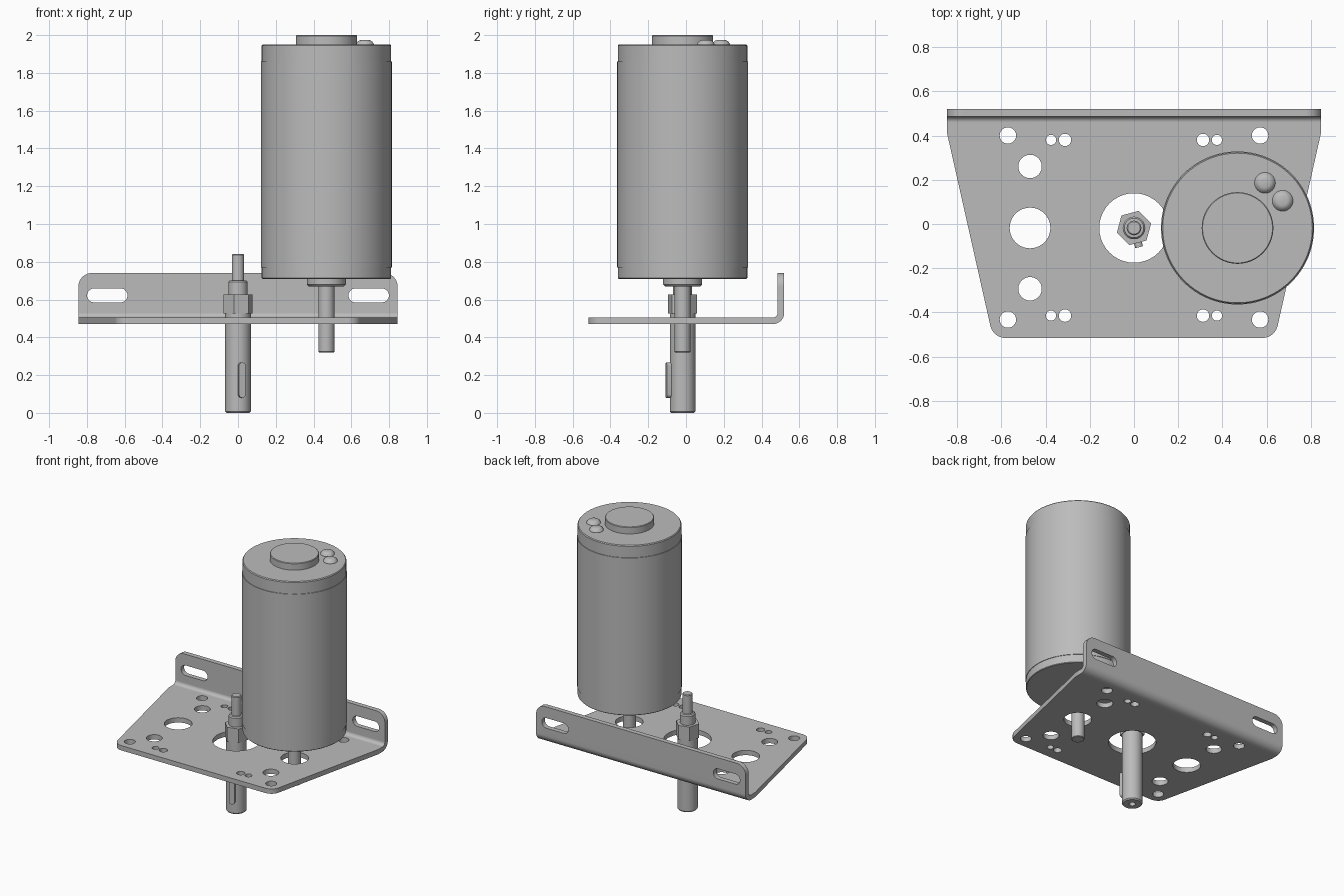
import bpy, bmesh
from math import pi, sin, cos, tan, radians
from mathutils import Vector, Matrix

cube = bpy.data.objects.get("Cube")
if cube:
    bpy.data.objects.remove(cube, do_unlink=True)

grey = bpy.data.materials.new("plain grey metal")
grey.use_nodes = True
COLOUR = (0.5, 0.5, 0.5, 1)
grey.diffuse_color = COLOUR
for node in grey.node_tree.nodes:
    if node.type == 'BSDF_PRINCIPLED':
        node.inputs["Base Color"].default_value = COLOUR


def make_object(name, bm):
    """Turn a bmesh into a smooth object with sharp edges kept."""
    bmesh.ops.recalc_face_normals(bm, faces=bm.faces[:])
    mesh = bpy.data.meshes.new(name)
    bm.to_mesh(mesh)
    bm.free()
    mesh.materials.append(grey)
    mesh.shade_smooth()
    mesh.set_sharp_from_angle(angle=radians(30))
    obj = bpy.data.objects.new(name, mesh)
    bpy.context.scene.collection.objects.link(obj)
    return obj


def weight_normals(obj):
    obj.modifiers.new("weighted normals", 'WEIGHTED_NORMAL').keep_sharp = True


def lathe(name, profile, x, y, sides=64, turn=0.0):
    """Revolve (radius, height) points about a vertical axis."""
    bm = bmesh.new()
    verts = [bm.verts.new((r, 0, z)) for r, z in profile]
    edges = [bm.edges.new(pair) for pair in zip(verts, verts[1:])]
    bmesh.ops.spin(bm, geom=verts + edges, cent=(0, 0, 0), axis=(0, 0, 1),
                   angle=2 * pi, steps=sides)
    bmesh.ops.remove_doubles(bm, verts=bm.verts[:], dist=1e-5)
    bm.transform(Matrix.Translation((x, y, 0)) @ Matrix.Rotation(turn, 4, 'Z'))
    return make_object(name, bm)


def stadium(x, y, r, half=0.0, upright=False, steps=20):
    """Circle, or a round-ended slot when half is above zero."""
    points = []
    for side in (0, 1):
        for i in range(steps + 1):
            a = -pi / 2 + side * pi + i * pi / steps
            px, py = r * cos(a) + (half, -half)[side], r * sin(a)
            points.append((x - py, y + px) if upright else (x + px, y + py))
            if not half and i == steps - 1:
                break
    return points


def rounded(corners, steps=8):
    """Polygon from (x, y, fillet radius) corners."""
    points = []
    for i, (x, y, r) in enumerate(corners):
        p = Vector((x, y))
        if not r:
            points.append(p)
            continue
        a = (Vector(corners[i - 1][:2]) - p).normalized()
        b = (Vector(corners[(i + 1) % len(corners)][:2]) - p).normalized()
        half = a.angle(b) / 2
        centre = p + (a + b).normalized() * r / sin(half)
        start, end = (p + v * r / tan(half) - centre for v in (a, b))
        points += [centre + start.lerp(end, k / steps).normalized() * r
                   for k in range(steps + 1)]
    return points


def sheet(outlines, thickness):
    """Flat sheet with holes, as a bmesh centred on z = 0."""
    curve = bpy.data.curves.new("outline", 'CURVE')
    curve.dimensions, curve.fill_mode = '2D', 'BOTH'
    curve.extrude = thickness / 2
    for outline in outlines:
        spline = curve.splines.new('POLY')
        spline.points.add(len(outline) - 1)
        for point, (x, y) in zip(spline.points, outline):
            point.co = (x, y, 0, 1)
        spline.use_cyclic_u = True
    helper = bpy.data.objects.new("outline", curve)
    bpy.context.scene.collection.objects.link(helper)
    mesh = bpy.data.meshes.new_from_object(
        helper.evaluated_get(bpy.context.evaluated_depsgraph_get()))
    bm = bmesh.new()
    bm.from_mesh(mesh)
    bmesh.ops.remove_doubles(bm, verts=bm.verts[:], dist=1e-5)
    bpy.data.objects.remove(helper)
    bpy.data.curves.remove(curve)
    bpy.data.meshes.remove(mesh)
    return bm


AXIS_Y = -0.018

# Mounting bracket: flat pattern with holes, then folded up at the back
THICK, BASE, OUTER, FOLD = 0.035, 0.47, 0.06, 0.46
ARC = OUTER * pi / 2
flange_start = BASE + OUTER
top = FOLD + ARC + 0.74 - flange_start
slot_v = FOLD + ARC + 0.622 - flange_start
right_half = [(0.637, -0.515, 0.07), (0.845, 0.41, 0), (0.845, top, 0.07)]
outlines = [rounded(right_half + [(-x, y, r) for x, y, r in reversed(right_half)]),
            stadium(0, AXIS_Y, 0.157)]
for s in (-1, 1):
    outlines += [stadium(s * x, y, r) for x, y, r in (
        (0.57, 0.4, 0.037), (0.57, -0.432, 0.037),
        (0.47, 0.26, 0.053), (0.47, -0.293, 0.053), (0.47, AXIS_Y, 0.092),
        (0.375, 0.38, 0.023), (0.312, 0.38, 0.028),
        (0.375, -0.414, 0.023), (0.312, -0.414, 0.028))]
    outlines.append(stadium(s * 0.692, slot_v, 0.037, 0.07))
bm = sheet(outlines, THICK)
BENDS = 8
for i in range(BENDS + 1):
    bmesh.ops.bisect_plane(bm, geom=bm.verts[:] + bm.edges[:] + bm.faces[:],
                           plane_co=(0, FOLD + ARC * i / BENDS, 0),
                           plane_no=(0, 1, 0))
for v in bm.verts:
    along, h = v.co.y, v.co.z + THICK / 2
    if along <= FOLD:
        v.co.z = BASE + h
    else:
        angle = min((along - FOLD) / OUTER, pi / 2)
        r = OUTER - h
        v.co.y = FOLD + r * sin(angle)
        v.co.z = flange_start - r * cos(angle) + max(0, along - FOLD - ARC)
weight_normals(make_object("mounting_bracket", bm))

# Motor: can, end cap, front boss and drive shaft
MOTOR_X = 0.468
motor = [
    ("motor_can", [(0, 0.71), (0.339, 0.71), (0.343, 0.714), (0.343, 0.77),
                   (0.346, 0.771), (0.346, 1.86), (0.343, 1.861),
                   (0.343, 1.944), (0.338, 1.95), (0, 1.95)], 96),
    ("motor_end_cap", [(0, 1.94), (0.162, 1.94), (0.162, 1.996),
                       (0.158, 2.0), (0, 2.0)], 64),
    ("motor_boss", [(0, 0.67), (0.094, 0.67), (0.104, 0.68),
                    (0.104, 0.715), (0, 0.715)], 64),
    ("motor_shaft", [(0, 0.32), (0.039, 0.32), (0.043, 0.324),
                     (0.043, 0.7), (0, 0.7)], 32),
]
for name, profile, sides in motor:
    weight_normals(lathe(name, profile, MOTOR_X, AXIS_Y, sides))

# Domed terminals on the motor end
for name, x, y in (("rear_terminal", 0.592, 0.186), ("front_terminal", 0.672, 0.105)):
    lathe(name, [(0, 1.94), (0.047, 1.94), (0.047, 1.953), (0.04, 1.964),
                 (0.031, 1.971), (0.022, 1.974), (0, 1.974)], x, y, 32)

# Output shaft: stepped, with a centre hole at the bottom
shaft = lathe("output_shaft", [
    (0, 0.03), (0.02, 0.03), (0.022, 0), (0.061, 0), (0.068, 0.008),
    (0.068, 0.525), (0.051, 0.526), (0.051, 0.692), (0.044, 0.7),
    (0.033, 0.701), (0.033, 0.835), (0.028, 0.84), (0, 0.84)], 0, AXIS_Y, 48)

# Hexagonal nut
TURN = radians(15)
lathe("hex_nut", [(0, 0.525), (0.08, 0.525), (0.08, 0.628), (0, 0.628)],
      0, AXIS_Y, 6, TURN)


def key_shape(name, low, high, inner, outer):
    """Round-ended bar standing on the front side of the output shaft."""
    r = 0.018
    bm = sheet([stadium(0, (low + high) / 2, r, (high - low) / 2 - r, True, 10)],
               outer - inner)
    bm.transform(Matrix.Translation((0, AXIS_Y, 0)) @ Matrix.Rotation(TURN, 4, 'Z')
                 @ Matrix.Translation((0, -(inner + outer) / 2, 0))
                 @ Matrix.Rotation(pi / 2, 4, 'X'))
    return make_object(name, bm)


# Keyway cut into the shaft, and the key sitting in it
cutter = key_shape("keyway_cutter", 0.03, 0.45, 0.04, 0.1)
cutter.hide_render = True
cut = shaft.modifiers.new("keyway", 'BOOLEAN')
cut.operation, cut.solver, cut.object = 'DIFFERENCE', 'EXACT', cutter
bpy.context.view_layer.update()
shaft.data = bpy.data.meshes.new_from_object(
    shaft.evaluated_get(bpy.context.evaluated_depsgraph_get()))
shaft.modifiers.clear()
bpy.data.objects.remove(cutter)
shaft.data.set_sharp_from_angle(angle=radians(30))
key_shape("shaft_key", 0.08, 0.267, 0.038, 0.09)
